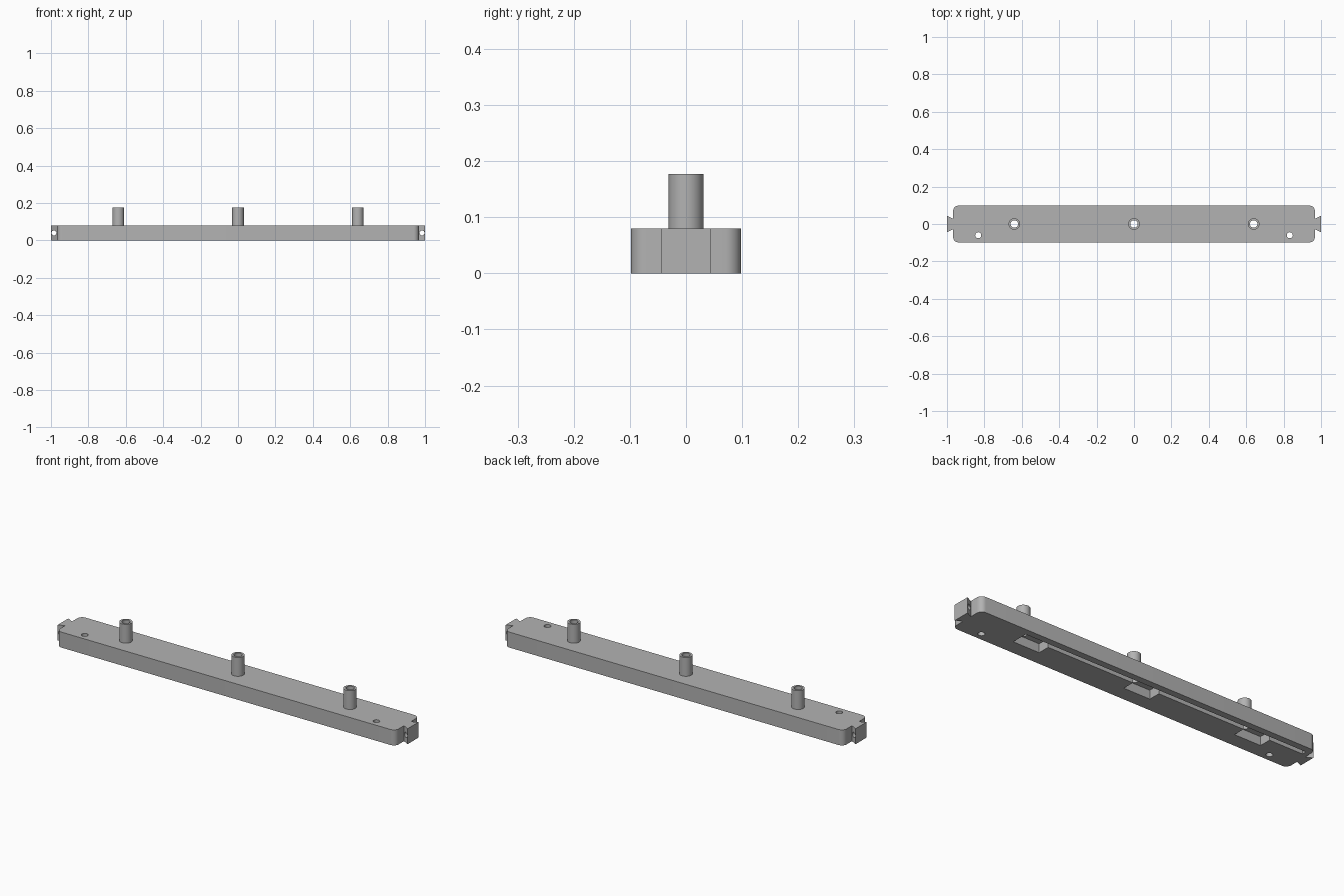
import bpy, bmesh, math

if "Cube" in bpy.data.objects:
    bpy.data.objects.remove(bpy.data.objects["Cube"], do_unlink=True)

# One plain grey plastic
grey = bpy.data.materials.new("plain_grey")
grey.use_nodes = True
colour = (0.45, 0.45, 0.45, 1)
grey.diffuse_color = colour
grey.node_tree.nodes["Principled BSDF"].inputs["Base Color"].default_value = colour

HEIGHT, POST_TOP = 0.08, 0.177
BODY_X, BODY_Y = 0.967, 0.098
POSTS = {"right": -0.64, "middle": 0, "left": 0.64}


def prism(name, outline, z0, z1):
    """Extrude a flat outline between two heights."""
    bm = bmesh.new()
    face = bm.faces.new([bm.verts.new((x, y, z0)) for x, y in outline])
    new = bmesh.ops.extrude_face_region(bm, geom=[face])["geom"]
    bmesh.ops.translate(bm, vec=(0, 0, z1 - z0),
                        verts=[v for v in new if isinstance(v, bmesh.types.BMVert)])
    bmesh.ops.recalc_face_normals(bm, faces=bm.faces)
    mesh = bpy.data.meshes.new(name)
    bm.to_mesh(mesh)
    bm.free()
    obj = bpy.data.objects.new(name, mesh)
    bpy.context.collection.objects.link(obj)
    mesh.materials.append(grey)
    return obj


def box(name, x0, x1, y0, y1, z0, z1):
    return prism(name, [(x0, y0), (x1, y0), (x1, y1), (x0, y1)], z0, z1)


def tube(name, x, y, r, z0, z1, n=40):
    ring = [(x + r * math.cos(2 * math.pi * i / n),
             y + r * math.sin(2 * math.pi * i / n)) for i in range(n)]
    return prism(name, ring, z0, z1)


def activate(obj):
    bpy.ops.object.select_all(action="DESELECT")
    obj.select_set(True)
    bpy.context.view_layer.objects.active = obj


def combine(obj, other, operation="DIFFERENCE"):
    """Apply a boolean, then discard the tool object."""
    other.hide_render = True
    mod = obj.modifiers.new("boolean", "BOOLEAN")
    mod.operation, mod.object, mod.solver = operation, other, "EXACT"
    activate(obj)
    bpy.ops.object.modifier_apply(modifier=mod.name)
    bpy.data.objects.remove(other, do_unlink=True)


def smooth(obj):
    activate(obj)
    bpy.ops.object.shade_smooth_by_angle(angle=math.radians(30))


# Long bar with rounded upright corners
outline = []
radius = 0.028
for quarter, (sx, sy) in enumerate([(1, 1), (-1, 1), (-1, -1), (1, -1)]):
    for step in range(9):
        a = math.pi / 2 * (quarter + step / 8)
        outline.append((sx * (BODY_X - radius) + radius * math.cos(a),
                        sy * (BODY_Y - radius) + radius * math.sin(a)))
bar = prism("bar", outline, 0, HEIGHT)

# Dovetail tabs with a cross hole, and screw holes near the front edge
for s in (-1, 1):
    tab = prism("end_tab", [(s * 0.95, -0.019), (s, -0.044),
                            (s, 0.044), (s * 0.95, 0.019)], 0, HEIGHT)
    combine(bar, tab, "UNION")
    pin = tube("pin_hole", 0, 0, 0.013, -0.06, 0.06, 24)
    pin.rotation_euler.x = math.pi / 2
    pin.location = (s * 0.984, 0, HEIGHT / 2)
    combine(bar, pin)
    combine(bar, tube("screw_hole", s * 0.833, -0.06, 0.016, -0.1, 0.2, 24))

# Wire channel and pockets on the underside
combine(bar, box("wire_channel", -0.94, 0.6, 0.04, 0.064, -0.1, 0.03))
for x in POSTS.values():
    combine(bar, box("pocket", x - 0.11, x + 0.04, -0.022, 0.064, -0.1, 0.045))
    combine(bar, tube("post_bore", x, 0, 0.02, -0.1, 0.3))
smooth(bar)

# Hollow posts standing on the bar
for side, x in POSTS.items():
    post = tube(side + "_post", x, 0, 0.031, HEIGHT, POST_TOP)
    combine(post, tube("post_bore", x, 0, 0.02, -0.1, 0.3))
    smooth(post)
